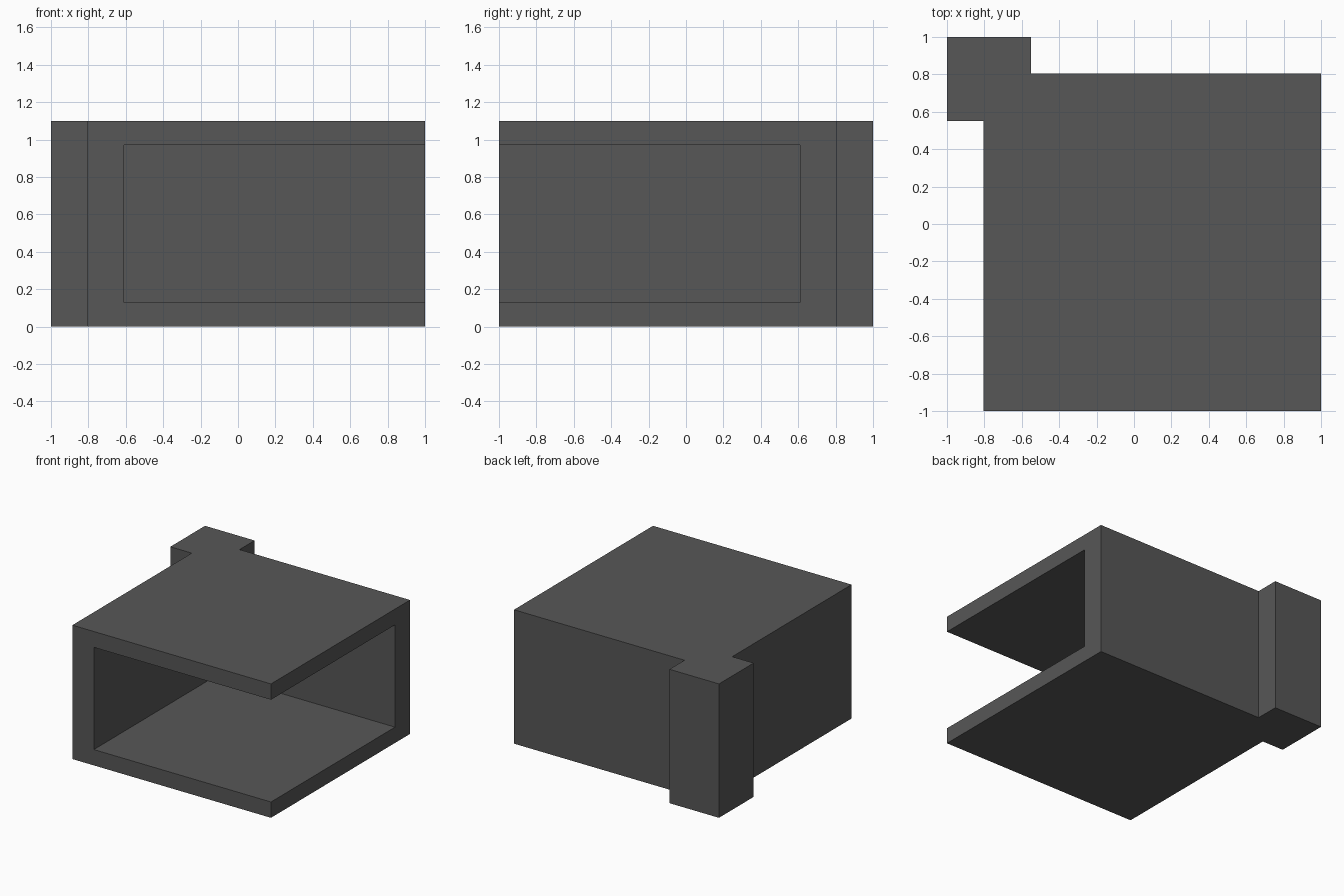
import bpy
import bmesh

cube = bpy.data.objects.get("Cube")
if cube:
    bpy.data.objects.remove(cube, do_unlink=True)

HEIGHT = 1.1
SLAB = 0.13

grey = bpy.data.materials.new("dark grey")
grey.use_nodes = True
colour = (0.095, 0.095, 0.095, 1)
grey.diffuse_color = colour
grey.node_tree.nodes["Principled BSDF"].inputs["Base Color"].default_value = colour


def prism(name, outline, bottom, top):
    """Extrude a flat outline upwards into a solid."""
    bm = bmesh.new()
    face = bm.faces.new([bm.verts.new((x, y, bottom)) for x, y in outline])
    result = bmesh.ops.extrude_face_region(bm, geom=[face])
    verts = [g for g in result["geom"] if isinstance(g, bmesh.types.BMVert)]
    bmesh.ops.translate(bm, verts=verts, vec=(0, 0, top - bottom))
    bmesh.ops.recalc_face_normals(bm, faces=bm.faces)
    mesh = bpy.data.meshes.new(name)
    bm.to_mesh(mesh)
    bm.free()
    obj = bpy.data.objects.new(name, mesh)
    bpy.context.collection.objects.link(obj)
    mesh.materials.append(grey)
    return obj


# Shell with a square post on its back right corner
outline = [(-0.805, -1), (1, -1), (1, 0.805), (-0.55, 0.805),
           (-0.55, 1), (-1, 1), (-1, 0.55), (-0.805, 0.55)]
shell = prism("open_corner_shell", outline, 0, HEIGHT)

# Room hollowed out through the front and left sides
room = [(-0.61, -1.2), (1.2, -1.2), (1.2, 0.61), (-0.61, 0.61)]
cutter = prism("room_cutter", room, SLAB, HEIGHT - SLAB)
cutter.hide_render = True

cut = shell.modifiers.new("room", "BOOLEAN")
cut.operation = "DIFFERENCE"
cut.solver = "EXACT"
cut.object = cutter
bpy.context.view_layer.objects.active = shell
bpy.ops.object.modifier_apply(modifier=cut.name)
bpy.data.objects.remove(cutter, do_unlink=True)
